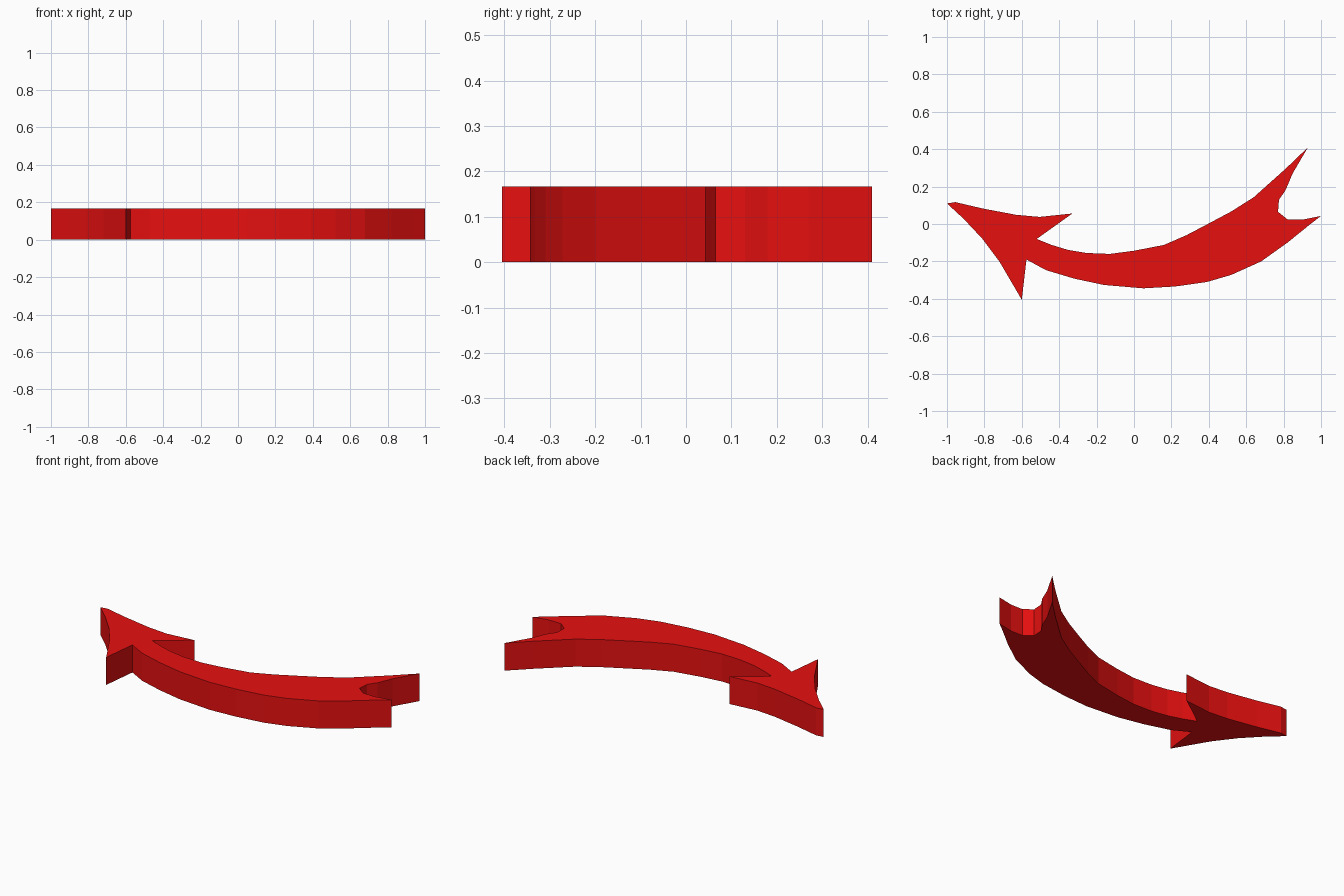
import bpy, bmesh

if "Cube" in bpy.data.objects:
    bpy.data.objects.remove(bpy.data.objects["Cube"])

HEIGHT = 0.167

# Outline seen from above, clockwise from the arrow tip
head_upper = [(-1, .11), (-.955, .117), (-.81, .083), (-.63, .049), (-.505, .038), (-.33, .056)]
shaft_upper = [(-.52, -.08), (-.44, -.112), (-.355, -.138), (-.255, -.155), (-.13, -.16),
               (0, -.143), (.16, -.112), (.28, -.06), (.40, .003), (.52, .067), (.64, .143), (.81, .295)]
tail_notch = [(.93, .41), (.848, .27), (.81, .18), (.775, .13), (.77, .065), (.82, .025), (.90, .023), (1, .043)]
shaft_lower = [(.94, -.003), (.82, -.1), (.68, -.2), (.52, -.272), (.39, -.31), (.22, -.334),
               (.05, -.344), (-.16, -.326), (-.32, -.292), (-.47, -.247), (-.575, -.19)]
head_lower = [(-.6, -.405), (-.72, -.2), (-.81, -.08), (-.91, .027)]
outline = head_upper + shaft_upper + tail_notch + shaft_lower + head_lower

# Extrude the outline into a flat-faced solid
bm = bmesh.new()
base = bm.faces.new([bm.verts.new((x, y, 0)) for x, y in outline])
extruded = bmesh.ops.extrude_face_region(bm, geom=[base], use_keep_orig=True)
top = [g for g in extruded["geom"] if isinstance(g, bmesh.types.BMVert)]
bmesh.ops.translate(bm, verts=top, vec=(0, 0, HEIGHT))
bmesh.ops.recalc_face_normals(bm, faces=bm.faces[:])
mesh = bpy.data.meshes.new("curved_arrow")
bm.to_mesh(mesh)
bm.free()

# Red finish
red = bpy.data.materials.new("red")
red.diffuse_color = (0.8, 0.005, 0.005, 1)
red.use_nodes = True
red.node_tree.nodes["Principled BSDF"].inputs["Base Color"].default_value = red.diffuse_color
mesh.materials.append(red)
arrow = bpy.data.objects.new("curved_arrow", mesh)
bpy.context.collection.objects.link(arrow)
